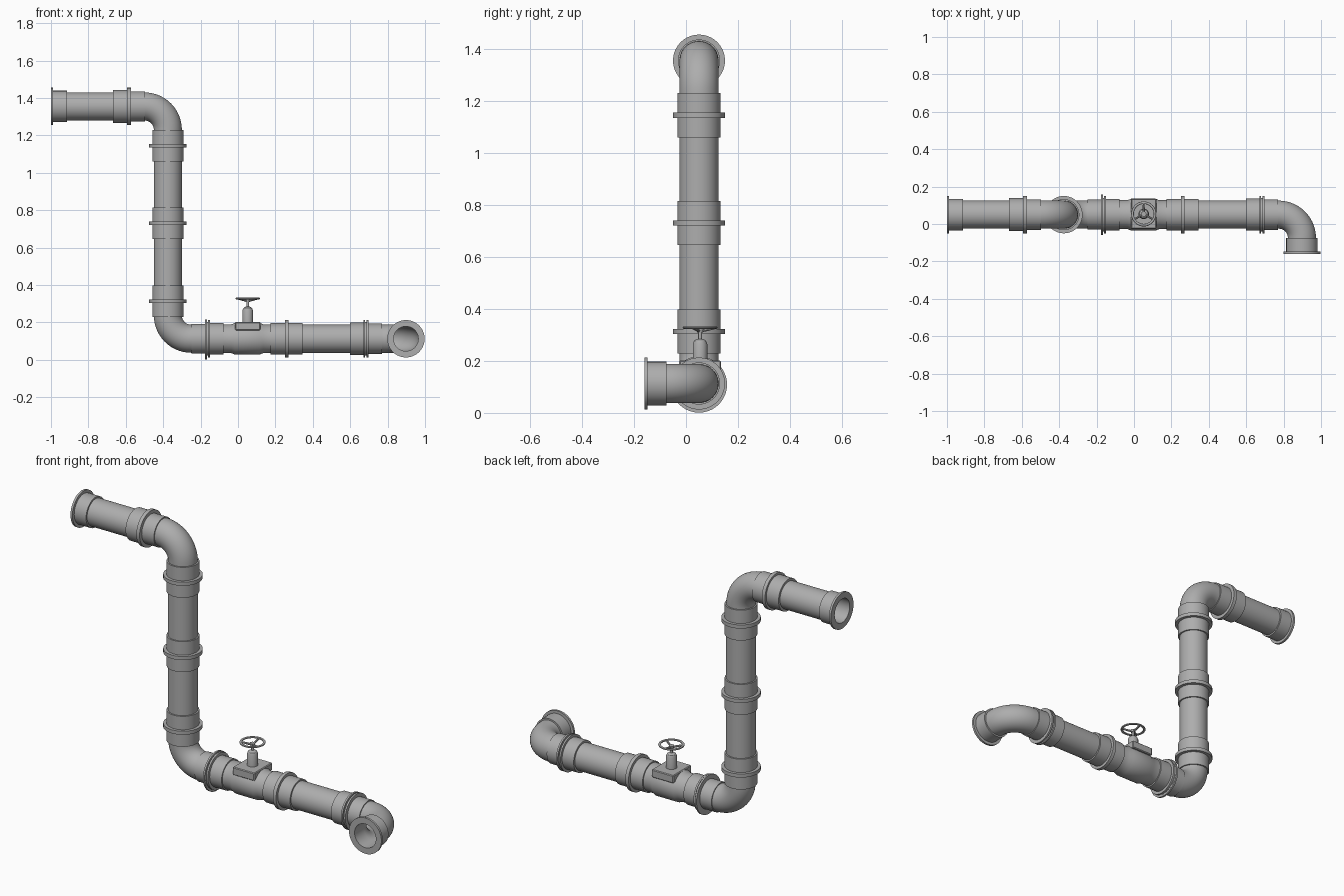
import bpy, bmesh, math
from mathutils import Vector, Matrix

cube = bpy.data.objects.get("Cube")
if cube:
    bpy.data.objects.remove(cube, do_unlink=True)

grey = bpy.data.materials.new("pipe_grey")
grey.use_nodes = True
GREY = (0.42, 0.42, 0.42, 1)
grey.diffuse_color = GREY
grey.node_tree.nodes["Principled BSDF"].inputs["Base Color"].default_value = GREY

X, Y, Z = Vector((1, 0, 0)), Vector((0, 1, 0)), Vector((0, 0, 1))
PIPE, BORE, FLANGE, BEND = 0.075, 0.066, 0.1, 0.125
PY, LOW, HIGH, RISER = 0.05, 0.113, 1.355, -0.375
SIDES = 40


def finish(name, bm):
    bmesh.ops.remove_doubles(bm, verts=bm.verts, dist=1e-5)
    bmesh.ops.recalc_face_normals(bm, faces=bm.faces)
    mesh = bpy.data.meshes.new(name)
    bm.to_mesh(mesh)
    bm.free()
    mesh.materials.append(grey)
    mesh.shade_smooth()
    mesh.set_sharp_from_angle(angle=math.radians(32))
    obj = bpy.data.objects.new(name, mesh)
    bpy.context.collection.objects.link(obj)
    return obj


def lathe(name, origin, axis, profile, closed=True, sides=SIDES):
    """Turn (distance along axis, radius) points around an axis."""
    bm = bmesh.new()
    vs = [bm.verts.new((r, 0, t)) for t, r in profile]
    pairs = list(zip(vs, vs[1:]))
    if closed:
        pairs.append((vs[-1], vs[0]))
    edges = [bm.edges.new(p) for p in pairs]
    bmesh.ops.spin(bm, geom=vs + edges, cent=(0, 0, 0), axis=Z,
                   angle=math.tau, steps=sides, use_merge=True)
    rot = axis.to_track_quat('Z', 'Y').to_matrix().to_4x4()
    bm.transform(Matrix.Translation(origin) @ rot)
    return finish(name, bm)


def ring(name, origin, axis, a, b, radius):
    """Hollow cylinder between two distances along an axis."""
    return lathe(name, origin, axis, [(a, BORE), (a, radius), (b, radius), (b, BORE)])


def rod(name, start, end, r0, r1, sides=16):
    d = Vector(end) - Vector(start)
    return lathe(name, start, d.normalized(),
                 [(0, 0), (0, r0), (d.length, r1), (d.length, 0)], False, sides)


def elbow(name, start, d0, d1):
    """Hollow quarter bend turning from direction d0 to d1."""
    bm = bmesh.new()
    axis = d0.cross(d1)
    loops = []
    for r in (PIPE, BORE):
        loop = []
        for i in range(SIDES):
            a = math.tau * i / SIDES
            loop.append(bm.verts.new(start + r * (math.cos(a) * d1 + math.sin(a) * axis)))
        loops.append(loop)
    rims = [bm.edges.new((l[i], l[i - 1])) for l in loops for i in range(SIDES)]
    bmesh.ops.spin(bm, geom=loops[0] + loops[1] + rims, cent=start + d1 * BEND,
                   axis=axis, angle=math.pi / 2, steps=14)
    out, inn = loops
    for i in range(SIDES):
        bm.faces.new((out[i], out[i - 1], inn[i - 1], inn[i]))
    return finish(name, bm)


def joint(name, origin, axis, t, r0=0.083, r1=0.083, gap=0.0):
    """Two collars with a flange pair between them, centred at t."""
    ring(name + "_collar_a", origin, axis, t - 0.085, t - 0.009, r0)
    ring(name + "_collar_b", origin, axis, t + 0.009, t + 0.085, r1)
    half = 0.01 + gap
    ring(name + "_flange_a", origin, axis, t - half, t - gap, FLANGE)
    ring(name + "_flange_b", origin, axis, t + gap, t + half, FLANGE)
    if gap:
        ring(name + "_gasket", origin, axis, t - gap, t + gap, 0.09)


top = Vector((0, PY, HIGH))
riser = Vector((RISER, PY, 0))
low = Vector((0, PY, LOW))

# Top run with open end
ring("top_pipe", top, X, -0.995, RISER - BEND, PIPE)
ring("top_end_flange", top, X, -1.0, -0.988, FLANGE)
ring("top_end_collar", top, X, -0.988, -0.915, 0.084)
joint("top_joint", top, X, -0.583, 0.088, 0.081)
elbow("top_elbow", Vector((RISER - BEND, PY, HIGH)), X, -Z)

# Vertical riser
ring("riser_pipe", riser, Z, LOW + BEND, HIGH - BEND, PIPE)
for name, z in (("upper", 1.145), ("middle", 0.73), ("lower", 0.313)):
    joint("riser_" + name + "_joint", riser, Z, z)
elbow("bottom_elbow", Vector((RISER, PY, LOW + BEND)), -Z, X)

# Bottom run
ring("bottom_pipe", low, X, RISER + BEND, 0.773, PIPE)
joint("valve_inlet_joint", low, X, -0.163, 0.08, 0.084, 0.002)
ring("valve_inlet_rim", low - Z * 0.004, X, -0.176, -0.166, 0.108)
joint("valve_outlet_joint", low, X, 0.26, 0.084, 0.084)
joint("end_joint", low, X, 0.684, 0.086, 0.081, 0.004)

# Front-facing outlet
elbow("outlet_elbow", Vector((0.773, PY, LOW)), X, -Y)
outlet = Vector((0.898, PY - BEND, LOW))
ring("outlet_collar", outlet, -Y, 0, 0.075, 0.084)
ring("outlet_flange", outlet, -Y, 0.073, 0.085, FLANGE)

# Valve body with a flat-topped block
lathe("valve_body", low, X, [(-0.08, BORE), (-0.08, 0.077), (-0.035, 0.077), (-0.015, 0.085),
                             (0.115, 0.085), (0.135, 0.077), (0.18, 0.077), (0.18, BORE)])
bm = bmesh.new()
bmesh.ops.create_cube(bm, size=1)
bm.transform(Matrix.Translation((0.052, PY + 0.004, 0.18)) @ Matrix.Diagonal((0.135, 0.16, 0.044, 1)))
bmesh.ops.bevel(bm, geom=bm.edges[:], offset=0.004, segments=1, affect='EDGES')
finish("valve_block", bm)

# Bonnet, stem and handwheel
hub = Vector((0.052, PY + 0.004, 0))
lathe("valve_bonnet", hub, Z, [(0.19, 0.028), (0.265, 0.028), (0.277, 0.023),
                               (0.284, 0.013), (0.285, 0)], False, 24)
rod("valve_stem", hub + Z * 0.28, hub + Z * 0.322, 0.007, 0.007)
rod("handwheel_hub", hub + Z * 0.31, hub + Z * 0.324, 0.012, 0.014)
lathe("handwheel_rim", hub + Z * 0.328, Z,
      [(0.005 * math.sin(a), 0.06 + 0.007 * math.cos(a))
       for a in (math.tau * i / 10 for i in range(10))])
for i in range(3):
    a = math.radians(90 + 120 * i)
    out = Vector((math.cos(a), math.sin(a), 0))
    rod("handwheel_spoke_%d" % (i + 1), hub + out * 0.008 + Z * 0.316,
        hub + out * 0.058 + Z * 0.327, 0.006, 0.005, 10)
